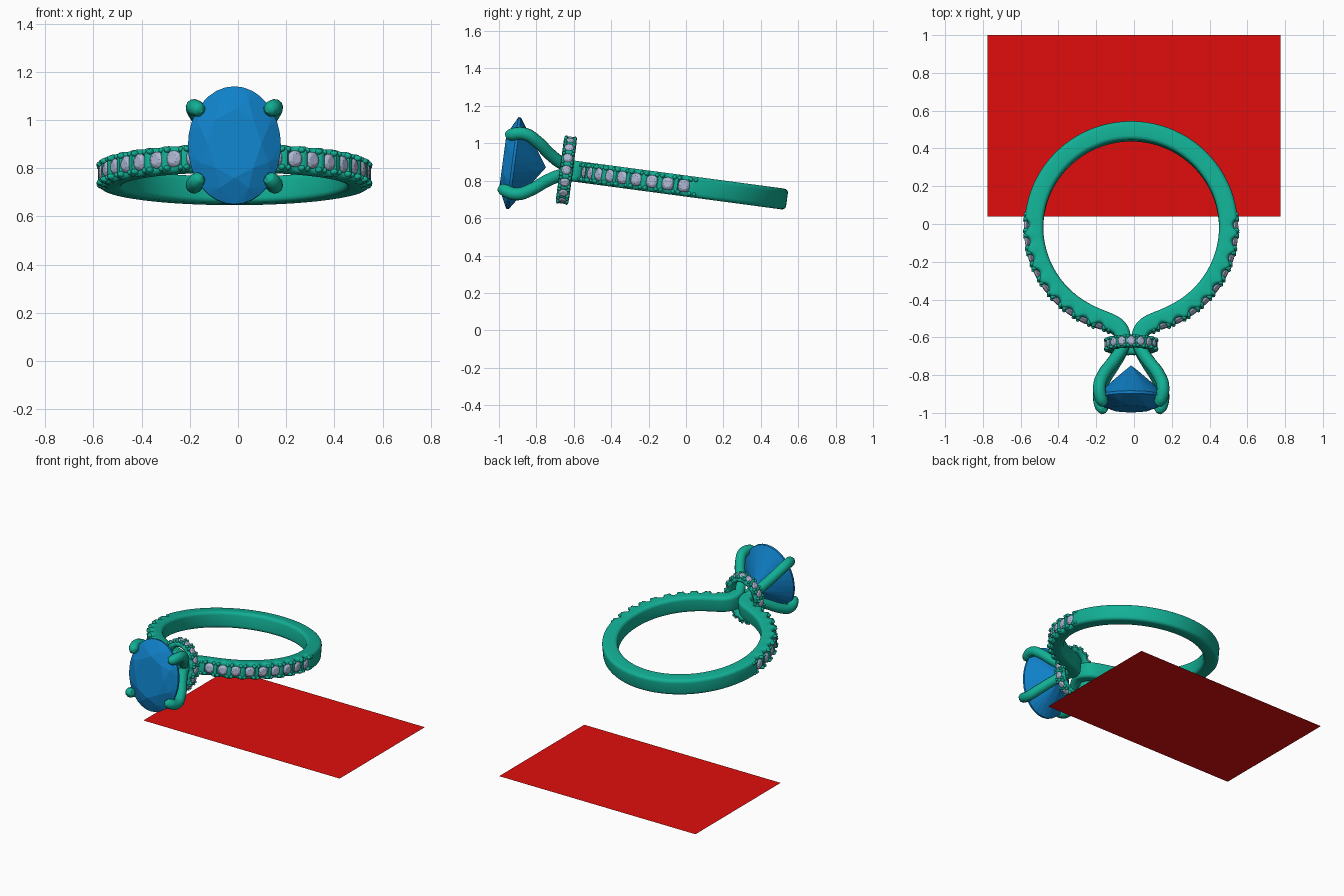
import bpy, bmesh, math
from mathutils import Matrix, Vector
from mathutils.geometry import interpolate_bezier

if "Cube" in bpy.data.objects:
    bpy.data.objects.remove(bpy.data.objects["Cube"])

# Ring frame: everything but the card is built flat and then tilted
FRAME = Matrix.Translation((-0.015, -0.02, 0.774)) @ Matrix.Rotation(math.radians(-7.6), 4, 'X')


def material(name, rgb):
    m = bpy.data.materials.new(name)
    m.diffuse_color = (*rgb, 1)
    m.use_nodes = True
    m.node_tree.nodes["Principled BSDF"].inputs["Base Color"].default_value = m.diffuse_color
    return m


METAL = material("teal_metal", (0.006, 0.43, 0.30))
BLUE = material("blue_gem", (0.005, 0.22, 0.58))
PALE = material("pale_gem", (0.42, 0.47, 0.65))
RED = material("red_card", (0.75, 0.004, 0.004))


def finish(bm, name, mat, smooth=True, mirror=False, frame=FRAME):
    bmesh.ops.recalc_face_normals(bm, faces=bm.faces)
    me = bpy.data.meshes.new(name)
    bm.to_mesh(me)
    bm.free()
    me.materials.append(mat)
    ob = bpy.data.objects.new(name, me)
    bpy.context.collection.objects.link(ob)
    ob.matrix_world = frame
    if mirror:
        ob.modifiers.new("Mirror", 'MIRROR').merge_threshold = 0.0005
    if smooth:
        bpy.ops.object.select_all(action='DESELECT')
        ob.select_set(True)
        bpy.context.view_layer.objects.active = ob
        bpy.ops.object.shade_smooth_by_angle(angle=math.radians(40))
    return ob


def add_gem(bm, mat, rx, ry, crown, pav, sub):
    """Brilliant cut, table towards +Z: table, stars, kites, girdle and pavilion."""
    def v(r, a, z):
        return bm.verts.new(mat @ Vector((rx * r * math.cos(a), ry * r * math.sin(a), z)))
    n, step = 8 * sub, math.pi / 4
    g = crown * 0.12
    top = [v(1, 2 * math.pi * i / n, g) for i in range(n)]
    low = [v(1, 2 * math.pi * i / n, -g) for i in range(n)]
    table = [v(0.58, k * step, crown) for k in range(8)]
    mid = [v(0.8, (k + .5) * step, g + (crown - g) * 0.62) for k in range(8)]
    pmid = [v(0.27, (k + .5) * step, -g - (pav - g) * 0.75) for k in range(8)]
    culet = v(0, 0, -pav)
    bm.faces.new(table)
    for i in range(n):
        bm.faces.new((top[i], low[i], low[(i + 1) % n], top[(i + 1) % n]))
    for k in range(8):
        bm.faces.new((table[k], mid[k], table[(k + 1) % 8]))
        bm.faces.new((table[k], mid[k - 1], top[k * sub], mid[k]))
        bm.faces.new((culet, pmid[k - 1], low[k * sub], pmid[k]))
        for j in range(sub):
            a, b = k * sub + j, (k * sub + j + 1) % n
            bm.faces.new((mid[k], top[a], top[b]))
            bm.faces.new((pmid[k], low[b], low[a]))


def scallop(u, depth):
    """Notch depth at stone coordinate u (whole numbers are stone centres)."""
    d = abs(u - round(u))
    return depth * max(0, 1 - (d / 0.38) ** 2)


def sweep(bm, stations, closed):
    """Rounded-rectangle section; station = point, outward normal, side, half thickness, half width, notch."""
    rings, r = [], 0.022
    for p, nrm, side, th, hw, cut in stations:
        ring = []
        for q, (sx, sy) in enumerate(((1, 1), (-1, 1), (-1, -1), (1, -1))):
            for j in range(5):
                a = math.pi / 2 * (q + j / 4)
                x = sx * (th - r) + r * math.cos(a)
                y = sy * (hw - r) + r * math.sin(a)
                if x > 0:
                    x -= cut
                ring.append(bm.verts.new(p + nrm * x + side * y))
        rings.append(ring)
    m = len(rings)
    for i in range(m if closed else m - 1):
        A, B = rings[i], rings[(i + 1) % m]
        for j in range(20):
            k = (j + 1) % 20
            bm.faces.new((A[j], A[k], B[k], B[j]))
    if not closed:
        bm.faces.new(rings[-1])


def add_setting(gems, beads, p, nrm, side, r):
    add_gem(gems, Matrix.Translation(p) @ nrm.to_track_quat('Z', 'Y').to_matrix().to_4x4(),
            r, r, r * 0.4, r * 0.8, 2)


def add_beads(bm, p, nrm, side, w, gap, r):
    """Four small claws between neighbouring stones."""
    tan = nrm.cross(side)
    rot = nrm.to_track_quat('Z', 'Y').to_matrix().to_4x4()
    for s in (-1, 1):
        for t in (-1, 1):
            bmesh.ops.create_icosphere(bm, subdivisions=2, radius=r, matrix=Matrix.Translation(
                p + side * s * w + tan * t * gap) @ rot @ Matrix.Diagonal((1, 1, 1.6, 1)))


# Centreline of half the shank: back arc, then a curve out to the collar
R, join = 0.515, math.radians(28)
arc = [math.pi + (join - math.pi) * i / 220 for i in range(221)]
path = [Vector((R * math.sin(a), -R * math.cos(a), 0)) for a in arc]
path[0].x = 0
end = path[-1].copy()
h1 = end + 0.13 * Vector((-math.cos(join), -math.sin(join), 0))
path += interpolate_bezier(end, h1, Vector((.042, -.50, 0)), Vector((.042, -.61, 0)), 50)[1:]

Z = Vector((0, 0, 1))
start, pitch, count = R * math.radians(89), 0.0825, 9
stations, us, s = [], [], 0
for i, p in enumerate(path):
    if i:
        s += (p - path[i - 1]).length
    t = (path[min(i + 1, len(path) - 1)] - path[max(i - 1, 0)]).normalized()
    nrm = Vector((-t.y, t.x, 0)) if i else Vector((0, 1, 0))
    u = (s - start) / pitch
    cut = scallop(u, 0.024) if -0.5 < u < count - 0.5 else 0
    th = 0.05 - 0.01 * max(0, (i - 220) / 50)
    stations.append((p, nrm, Z, th, 0.056, cut))
    us.append(u)

# Shank with its row of small stones and claws, mirrored left to right
shank, gems, beads = bmesh.new(), bmesh.new(), bmesh.new()
sweep(shank, stations, False)
for k in range(2 * count + 1):
    u = k / 2 - 0.5
    i = min(range(len(us)), key=lambda j: abs(us[j] - u))
    p, nrm, side, th = stations[i][:4]
    if k % 2:
        add_setting(gems, beads, p + nrm * (th - 0.012), nrm, side, 0.035)
    else:
        add_beads(beads, p + nrm * (th - 0.012), nrm, side, 0.038, 0.013, 0.013)
finish(shank, "shank", METAL, mirror=True)
finish(gems, "shank_stones", PALE, smooth=False, mirror=True)
finish(beads, "shank_claws", METAL, mirror=True)

# Oval collar below the main stone, also set with small stones
collar, gems, beads = bmesh.new(), bmesh.new(), bmesh.new()
Y = Vector((0, 1, 0))
stations, N, C = [], 16, Vector((0, -0.625, 0))


def oval(a, inset):
    nrm = Vector((math.cos(a) / 0.1375, 0, math.sin(a) / 0.178)).normalized()
    return C + Vector((0.1375 * math.cos(a), 0, 0.178 * math.sin(a))) - nrm * inset, nrm


for i in range(192):
    p, nrm = oval(2 * math.pi * i / 192, 0.025)
    stations.append((p, nrm, Y, 0.025, 0.035, scallop(i * N / 192, 0.016)))
sweep(collar, stations, True)
for k in range(N):
    p, nrm = oval(2 * math.pi * k / N, 0.008)
    add_setting(gems, beads, p, nrm, Y, 0.026)
    p, nrm = oval(2 * math.pi * (k + .5) / N, 0.008)
    add_beads(beads, p, nrm, Y, 0.024, 0.009, 0.01)
finish(collar, "collar", METAL)
finish(gems, "collar_stones", PALE, smooth=False)
finish(beads, "collar_claws", METAL)

# Large oval main stone, table facing the front
gem = bmesh.new()
add_gem(gem, Matrix.Translation((0, -0.91, 0)) @ Matrix.Rotation(math.pi / 2, 4, 'X'),
        0.193, 0.247, 0.058, 0.175, 4)
finish(gem, "main_stone", BLUE, smooth=False)

# Four prongs sweeping from the collar over the girdle
prong = [(.03, -.59, .02, 1), (.05, -.65, .032, 1), (.092, -.72, .07, 1), (.145, -.80, .13, 1),
         (.168, -.87, .162, 1), (.157, -.935, .152, 1), (.143, -.955, .140, .8), (.132, -.964, .131, .05)]
cu = bpy.data.curves.new("prongs", 'CURVE')
cu.dimensions, cu.bevel_depth, cu.bevel_resolution, cu.resolution_u = '3D', 0.034, 4, 6
cu.use_fill_caps = True
for sx in (-1, 1):
    for sz in (-1, 1):
        sp = cu.splines.new('BEZIER')
        sp.bezier_points.add(len(prong) - 1)
        for b, (x, y, z, r) in zip(sp.bezier_points, prong):
            b.co, b.radius = (sx * x, y, sz * z), r
            b.handle_left_type = b.handle_right_type = 'AUTO'
cu.materials.append(METAL)
ob = bpy.data.objects.new("prongs", cu)
bpy.context.collection.objects.link(ob)
ob.matrix_world = FRAME

# Flat red card lying below the ring
card = bmesh.new()
card.faces.new([card.verts.new(c) for c in
                ((-.775, .04, 0), (.775, .04, 0), (.775, 1, 0), (-.775, 1, 0))])
finish(card, "card", RED, smooth=False, frame=Matrix.Identity(4))
